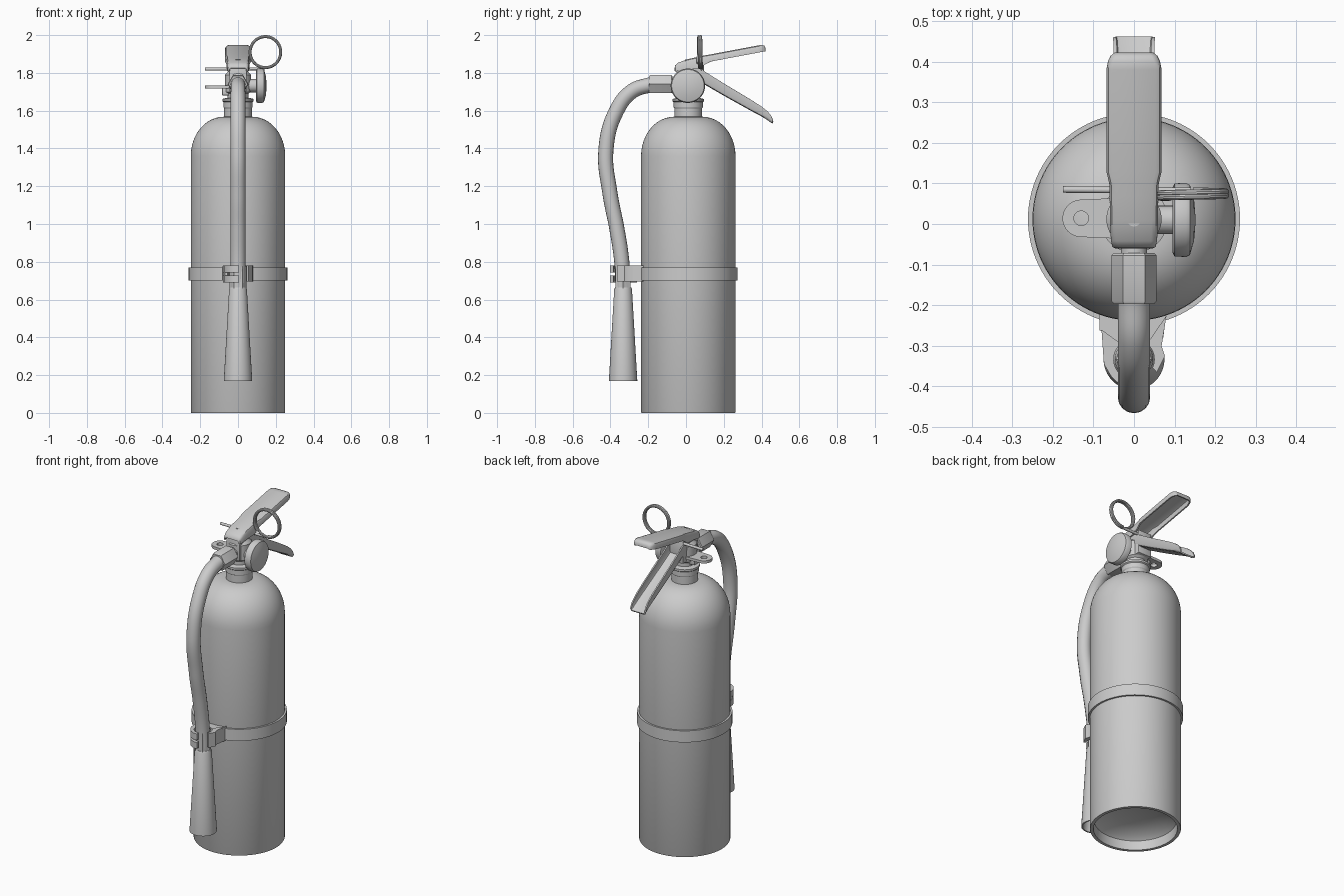
import bpy, bmesh
from math import pi, sin, cos, radians
from mathutils import Matrix, Vector

if "Cube" in bpy.data.objects:
    bpy.data.objects.remove(bpy.data.objects["Cube"])

CY = 0.012  # y of the cylinder axis


def finish(ob, angle=32):
    bpy.ops.object.select_all(action='DESELECT')
    bpy.context.view_layer.objects.active = ob
    ob.select_set(True)
    bpy.ops.object.convert(target='MESH')
    bpy.ops.object.shade_smooth_by_angle(angle=radians(angle))
    return bpy.context.object


def link(name, data):
    ob = bpy.data.objects.new(name, data)
    bpy.context.collection.objects.link(ob)
    return ob


def from_bm(name, bm):
    bmesh.ops.recalc_face_normals(bm, faces=bm.faces)
    me = bpy.data.meshes.new(name)
    bm.to_mesh(me)
    bm.free()
    return link(name, me)


def lathe(name, prof, loc=(0, CY, 0), axis='Z', n=64, closed=False):
    """Spin (radius, height) points; axis X runs to +x, axis Y runs to -y."""
    bm = bmesh.new()
    pts = prof + prof[:1] if closed else prof
    rings = [[bm.verts.new((r * cos(2 * pi * i / n), r * sin(2 * pi * i / n), z))
              for i in range(n)] for r, z in pts]
    for a, b in zip(rings, rings[1:]):
        for i in range(n):
            bm.faces.new((a[i], a[(i + 1) % n], b[(i + 1) % n], b[i]))
    bmesh.ops.remove_doubles(bm, verts=bm.verts, dist=1e-5)
    rot = {'Z': Matrix(), 'X': Matrix.Rotation(pi / 2, 4, 'Y'),
           'Y': Matrix.Rotation(pi / 2, 4, 'X')}[axis]
    bm.transform(Matrix.Translation(loc) @ rot)
    return finish(from_bm(name, bm))


def box(name, lo, hi, bevel=0.006):
    lo, hi = Vector(lo), Vector(hi)
    bm = bmesh.new()
    bmesh.ops.create_cube(bm, size=1)
    bm.transform(Matrix.Translation((lo + hi) / 2) @ Matrix.Diagonal((*(hi - lo), 1)))
    ob = from_bm(name, bm)
    m = ob.modifiers.new('bevel', 'BEVEL')
    m.width, m.segments = bevel, 2
    return finish(ob)


def plate(name, loops, z0, z1):
    """Flat outline in xy (extra loops are holes), extruded from z0 to z1."""
    cu = bpy.data.curves.new(name, 'CURVE')
    cu.dimensions, cu.fill_mode, cu.extrude = '2D', 'BOTH', (z1 - z0) / 2
    for loop in loops:
        sp = cu.splines.new('POLY')
        sp.points.add(len(loop) - 1)
        for p, (x, y) in zip(sp.points, loop):
            p.co = (x, y, 0, 1)
        sp.use_cyclic_u = True
    ob = link(name, cu)
    ob.location.z = (z0 + z1) / 2
    return finish(ob)


def tube(name, pts, radius, smooth=False, res=6):
    cu = bpy.data.curves.new(name, 'CURVE')
    cu.dimensions, cu.bevel_depth, cu.bevel_resolution = '3D', radius, res
    cu.use_fill_caps = True
    sp = cu.splines.new('BEZIER' if smooth else 'POLY')
    items = sp.bezier_points if smooth else sp.points
    items.add(len(pts) - 1)
    for p, co in zip(items, pts):
        if smooth:
            p.co = co
            p.handle_left_type = p.handle_right_type = 'AUTO'
        else:
            p.co = (*co, 1)
    return finish(link(name, cu))


def channel(name, rows, r=0.012, thick=0.008):
    """U-shaped lever; rows are (y, z of web, half width, flange height)."""
    bm = bmesh.new()
    secs = []
    for y, z, w, d in rows:
        s = min(r, abs(d) * 0.6) * (1 if d > 0 else -1)
        half = [(w, z + d), (w, z + s), (w - abs(s) * 0.3, z + s * 0.3), (w - abs(s), z)]
        sec = half + [(-x, h) for x, h in reversed(half)]
        secs.append([bm.verts.new((x, y, h)) for x, h in sec])
    for a, b in zip(secs, secs[1:]):
        for i in range(7):
            bm.faces.new((a[i], a[i + 1], b[i + 1], b[i]))
    ob = from_bm(name, bm)
    m = ob.modifiers.new('sheet', 'SOLIDIFY')
    m.thickness, m.offset = thick, 0
    return finish(ob, 40)


def arc(cx, cy, r, a0, a1, n):
    return [(cx + r * cos(radians(a0 + (a1 - a0) * i / n)),
             cy + r * sin(radians(a0 + (a1 - a0) * i / n))) for i in range(n + 1)]


# Cylinder with domed shoulder and recessed base
dome = [(0.075 + 0.175 * cos(t * pi / 24), 1.36 + 0.208 * sin(t * pi / 24)) for t in range(13)]
lathe('cylinder', [(0, 0.11), (0.12, 0.1), (0.2, 0.075), (0.226, 0.055), (0.23, 0.0),
                   (0.248, 0.0), (0.25, 0.004)] + dome + [(0, 1.568)], n=96)

# Neck and threaded collar
lathe('neck', [(0.073, 1.55), (0.073, 1.612), (0.077, 1.618), (0.077, 1.645),
               (0.083, 1.65), (0.083, 1.662), (0.06, 1.668), (0, 1.668)])

# Valve
lathe('valve_body', [(0.055, 1.65), (0.055, 1.69), (0.068, 1.70), (0.068, 1.79),
                     (0.05, 1.81), (0, 1.81)], n=48)
box('valve_head', (-0.046, -0.05, 1.70), (0.046, 0.095, 1.845))
lathe('valve_stem', [(0.018, 1.8), (0.018, 1.87), (0, 1.87)], n=24)

# Pressure gauge on the right
lathe('gauge_stem', [(0, 0.04), (0.035, 0.04), (0.035, 0.1), (0, 0.1)], (0, 0.01, 1.732), 'X', 32)
lathe('gauge', [(0, 0.095), (0.08, 0.095), (0.09, 0.1), (0.091, 0.128), (0.086, 0.138),
                (0.078, 0.14), (0.05, 0.148), (0, 0.152)], (0, 0.01, 1.732), 'X')

# Hanging lug on the left
plate('hanging_lug', [[(-0.04, 0.064), *arc(-0.13, 0.014, 0.046, 90, 270, 20), (-0.04, -0.036)],
                      arc(-0.13, 0.014, 0.018, 0, 345, 23)], 1.718, 1.734)
box('lug_rib', (-0.085, -0.012, 1.68), (-0.04, 0.04, 1.722))

# Carrying handle, open below
channel('carry_handle', [(-0.056, 1.825, 0.045, -0.015), (-0.054, 1.838, 0.05, -0.03),
                         (-0.04, 1.85, 0.053, -0.04), (0.01, 1.869, 0.055, -0.05),
                         (0.07, 1.882, 0.056, -0.06), (0.1, 1.889, 0.057, -0.045),
                         (0.13, 1.894, 0.064, -0.034), (0.38, 1.941, 0.064, -0.034),
                         (0.40, 1.944, 0.06, -0.033), (0.412, 1.941, 0.054, -0.028),
                         (0.418, 1.93, 0.047, -0.016), (0.418, 1.918, 0.045, -0.004)])

# Squeeze lever, open above
channel('squeeze_lever', [(0.03, 1.775, 0.044, 0.06), (0.095, 1.745, 0.044, 0.065),
                          (0.2, 1.684, 0.045, 0.06), (0.34, 1.606, 0.046, 0.054),
                          (0.40, 1.574, 0.046, 0.048), (0.43, 1.556, 0.046, 0.042),
                          (0.45, 1.541, 0.047, 0.034), (0.46, 1.536, 0.048, 0.015)])

# Safety pin and its double pull ring
tube('safety_pin', [(-0.175, 0.085, 1.82), (0.14, 0.082, 1.822)], 0.008)
tube('pull_ring', [(0.145 + 0.081 * sin(t * pi / 32), 0.082 - 0.018 * t / 120,
                    1.91 - 0.082 * cos(t * pi / 32)) for t in range(121)], 0.008, res=3)

# Hose fitting, hex nut and hose
HZ = 1.74
lathe('hose_fitting', [(0, 0), (0.032, 0), (0.032, 0.09), (0, 0.09)], (0, 0, HZ), 'Y', 32)
lathe('hose_nut', [(0, 0.072), (0.05, 0.072), (0.055, 0.077), (0.055, 0.19), (0.05, 0.197),
                   (0, 0.197)], (0, 0, HZ), 'Y', 6)
tube('hose', [(0, y, z) for y, z in [(-0.18, 1.74), (-0.285, 1.703), (-0.37, 1.595), (-0.424, 1.39),
                                     (-0.402, 1.16), (-0.365, 0.97), (-0.34, 0.8), (-0.333, 0.66)]],
     0.04, smooth=True)

# Discharge horn with hex grip
NY = -0.333
lathe('horn_grip', [(0, 0.65), (0.045, 0.65), (0.045, 0.775), (0.04, 0.78), (0, 0.78)],
      (0, NY, 0), n=6)
lathe('horn', [(0, 0.665), (0.042, 0.665), (0.047, 0.655), (0.075, 0.175), (0.075, 0.168),
               (0.067, 0.168), (0.03, 0.55), (0, 0.55)], (0, NY, 0), n=48)

# Strap around the cylinder
lathe('strap', [(0.247, 0.70), (0.261, 0.70), (0.261, 0.77), (0.247, 0.77)], n=96, closed=True)

# Hose clip: two arms and gripping fingers
plate('clip_base', [[(-0.085, -0.22), (-0.085, -0.262), (-0.076, -0.265), *arc(0, NY, 0.053, 140, 40, 12),
                     (0.072, -0.28), (0.08, -0.22)]], 0.70, 0.775)
plate('clip_right_arm', [[(0.08, -0.225), (0.068, -0.30), (0.076, -0.325), (0.056, -0.365),
                          *arc(0, NY, 0.05, -25, 50, 10)]], 0.695, 0.78)
for i, z in enumerate((0.69, 0.742)):
    plate(f'clip_finger_{i + 1}', [[(-0.08, -0.26), (-0.074, -0.345), *arc(0, NY, 0.07, 215, 275, 8),
                                    *arc(0, NY, 0.05, 275, 130, 16)]], z, z + 0.038)
plate('clip_left_web', [[(-0.08, -0.26), (-0.07, -0.345), (-0.055, -0.345), (-0.045, -0.28)]],
      0.70, 0.77)
